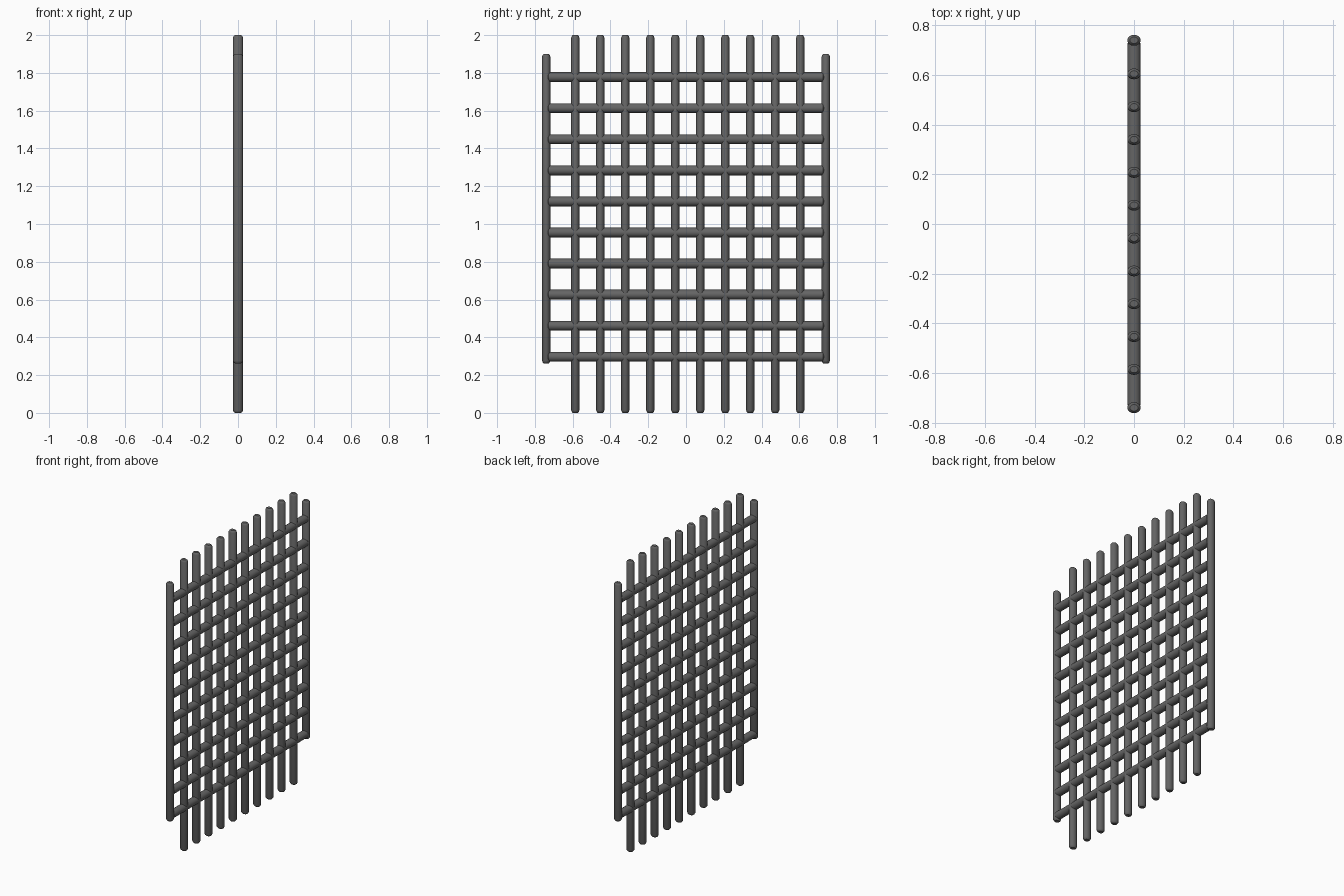
import bpy, bmesh, math

if "Cube" in bpy.data.objects:
    bpy.data.objects.remove(bpy.data.objects["Cube"])

SIDES = 16
COUNT = 10
# End rounding: (distance from tip, radius factor)
ROUND_TIP = [(0.0, 0.6), (0.005, 0.82), (0.014, 1.0)]
BLUNT_TIP = [(0.0, 0.85), (0.005, 1.0)]

# Dark grey metal
metal = bpy.data.materials.new("dark_grey_metal")
metal.diffuse_color = (0.13, 0.13, 0.13, 1.0)
metal.use_nodes = True
metal.node_tree.nodes["Principled BSDF"].inputs["Base Color"].default_value = metal.diffuse_color


def rod(name, start, end, across, rx, rw, axis, tip):
    """Oval rod with softened ends, along z (across = y) or along y (across = z)."""
    rings = [(start + d, f) for d, f in tip] + [(end - d, f) for d, f in reversed(tip)]
    bm = bmesh.new()
    loops = []
    for t, f in rings:
        loop = []
        for i in range(SIDES):
            a = 2 * math.pi * i / SIDES
            x, w = rx * f * math.cos(a), across + rw * f * math.sin(a)
            loop.append(bm.verts.new((x, w, t) if axis == 'Z' else (x, t, w)))
        loops.append(loop)
    for a, b in zip(loops, loops[1:]):
        for i in range(SIDES):
            j = (i + 1) % SIDES
            bm.faces.new((a[i], a[j], b[j], b[i]))
    bm.faces.new(loops[0])
    bm.faces.new(loops[-1])
    bmesh.ops.recalc_face_normals(bm, faces=bm.faces)
    mesh = bpy.data.meshes.new(name)
    bm.to_mesh(mesh)
    bm.free()
    mesh.materials.append(metal)
    obj = bpy.data.objects.new(name, mesh)
    bpy.context.collection.objects.link(obj)
    bpy.context.view_layer.objects.active = obj
    obj.select_set(True)
    return obj


# Tall upright bars
for i in range(COUNT):
    rod(f"upright_bar_{i + 1}", 0.0, 2.0, -0.586 + 0.1323 * i, 0.027, 0.022, 'Z', ROUND_TIP)

# Shorter posts at both sides
for label, y in (("left", -0.74), ("right", 0.74)):
    rod(f"side_post_{label}", 0.262, 1.90, y, 0.027, 0.022, 'Z', ROUND_TIP)

# Horizontal rails
for i in range(COUNT):
    rod(f"cross_rail_{i + 1}", -0.733, 0.731, 0.297 + 0.1645 * i, 0.027, 0.026, 'Y', BLUNT_TIP)

bpy.ops.object.shade_smooth_by_angle(angle=math.radians(35))
